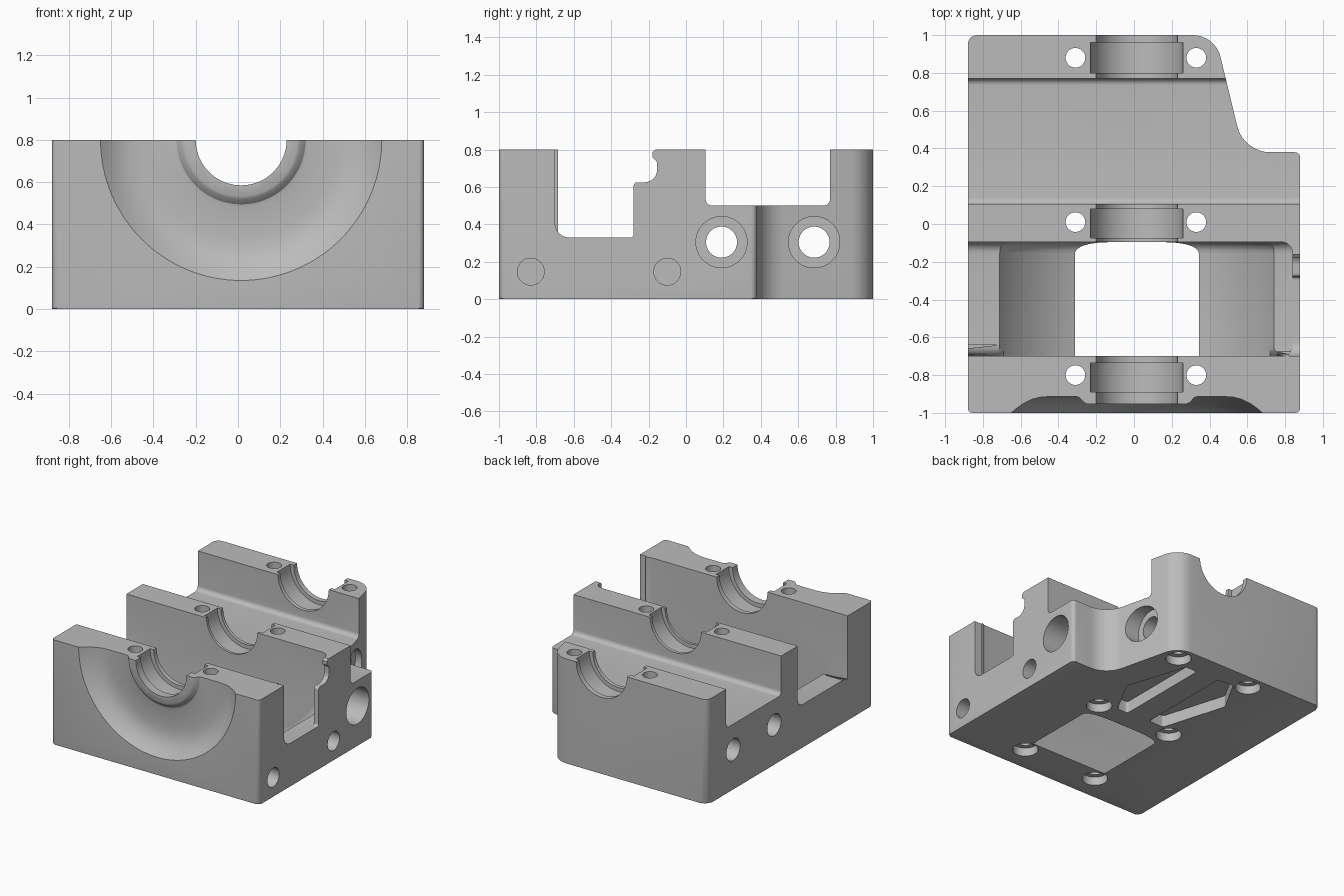
import bpy, bmesh, math
from mathutils import Vector

if "Cube" in bpy.data.objects:
    bpy.data.objects.remove(bpy.data.objects["Cube"])

AXIS_X = 0.015   # shaft centre
SHAFT_Z = 0.8    # top face height, also the shaft height

metal = bpy.data.materials.new("plain_grey_metal")
metal.use_nodes = True
metal.diffuse_color = (0.5, 0.5, 0.5, 1)
metal.node_tree.nodes["Principled BSDF"].inputs["Base Color"].default_value = (0.5, 0.5, 0.5, 1)


def place(axis, u, v, t):
    return {"X": (t, u, v), "Y": (u, t, v), "Z": (u, v, t)}[axis]


def finish(name, bm):
    bmesh.ops.recalc_face_normals(bm, faces=bm.faces)
    mesh = bpy.data.meshes.new(name)
    bm.to_mesh(mesh)
    bm.free()
    obj = bpy.data.objects.new(name, mesh)
    bpy.context.collection.objects.link(obj)
    mesh.materials.append(metal)
    return obj


def rounded(corners, steps=8):
    """Outline from (u, v, radius) corners, with each corner rounded."""
    out = []
    for i, (u, v, r) in enumerate(corners):
        p = Vector((u, v))
        if r == 0:
            out.append(p)
            continue
        a = (Vector(corners[i - 1][:2]) - p).normalized()
        b = (Vector(corners[(i + 1) % len(corners)][:2]) - p).normalized()
        half = a.angle(b) / 2
        centre = p + (a + b).normalized() * (r / math.sin(half))
        start = p + a * (r / math.tan(half)) - centre
        end = p + b * (r / math.tan(half)) - centre
        sweep = start.angle(end)
        for k in range(steps + 1):
            f = k / steps
            out.append(centre + (start * math.sin((1 - f) * sweep)
                                 + end * math.sin(f * sweep)) / math.sin(sweep))
    return out


def prism(name, outline, axis, lo, hi, low_bevel=0, high_bevel=0, steps=1):
    """Extrude an outline along an axis, optionally rounding its end rims."""
    bm = bmesh.new()
    rings = [[bm.verts.new(place(axis, p[0], p[1], t)) for p in outline] for t in (lo, hi)]
    caps = [bm.faces.new(r) for r in rings]
    n = len(outline)
    for i in range(n):
        j = (i + 1) % n
        bm.faces.new((rings[0][i], rings[0][j], rings[1][j], rings[1][i]))
    for cap, size in zip(caps, (low_bevel, high_bevel)):
        if size:
            bmesh.ops.bevel(bm, geom=list(cap.edges), offset=size, segments=steps,
                            profile=0.5, affect="EDGES", clamp_overlap=False)
    return finish(name, bm)


def turned(name, profile, axis, cu, cv, sides=64):
    """Solid of revolution from (radius, distance along axis) points."""
    bm = bmesh.new()
    rings = []
    for r, t in profile:
        angles = [2 * math.pi * k / sides for k in range(sides)]
        rings.append([bm.verts.new(place(axis, cu + r * math.cos(a), cv + r * math.sin(a), t))
                      for a in angles])
    for a, b in zip(rings, rings[1:]):
        for k in range(sides):
            m = (k + 1) % sides
            bm.faces.new((a[k], a[m], b[m], b[k]))
    bm.faces.new(rings[0])
    bm.faces.new(rings[-1])
    return finish(name, bm)


# Main block with the stepped back right corner
footprint = rounded([(-0.88, -1, 0.025), (0.88, -1, 0.025), (0.88, 0.38, 0.03),
                     (0.58, 0.38, 0.18), (0.43, 1, 0.15), (-0.88, 1, 0.05)])
block = prism("bearing_block", footprint, "Z", 0, SHAFT_Z, low_bevel=0.01, steps=2)
cutters = []

# Front bay, its floor opened by a large round trough
R, FLOOR = 0.865, 0.33
edge = math.acos((SHAFT_Z - FLOOR) / R)
trough = []
for k in range(49):
    a = -edge + 2 * edge * k / 48
    trough.append((AXIS_X + R * math.sin(a), SHAFT_Z - R * math.cos(a)))
bay = [(-1.2, 1.1), (-1.2, FLOOR)] + trough + [(0.84, FLOOR), (0.84, 1.1)]
cutters.append(prism("bay_cutter", bay, "Y", -0.70, -0.095, 0.06, 0.06, 5))

# Shaped opening in the bay's right side, leaving a thin hooked lip
lip = rounded([(-0.70, 1.1, 0), (-0.70, FLOOR, 0.075), (-0.28, FLOOR, 0.015),
               (-0.28, 0.625, 0.02), (-0.155, 0.625, 0.065), (-0.155, 0.735, 0.02),
               (-0.18, 0.76, 0.01), (-0.18, 0.785, 0), (-0.16, 0.802, 0), (-0.16, 1.1, 0)])
cutters.append(prism("lip_cutter", lip, "X", 0.82, 1.2))

# Shallow rear bay running the full width
rear = rounded([(0.105, 1.1, 0), (0.105, 0.5, 0.035), (0.77, 0.5, 0.035), (0.77, 1.1, 0)])
cutters.append(prism("rear_bay_cutter", rear, "X", -1.2, 1.2))

# Shaft bore with a wider bearing seat in each of the three walls
bore = [(0.215, -1.2)]
for lo, hi in ((-0.89, -0.735), (-0.075, 0.08), (0.80, 0.96)):
    bore += [(0.215, lo), (0.245, lo), (0.245, hi), (0.215, hi)]
cutters.append(turned("bore_cutter", bore + [(0.215, 1.2)], "Y", AXIS_X, SHAFT_Z, 96))

# Dished ring in the front face
dish = [(0.68, -1.1), (0.665, -1.0), (0.635, -0.975), (0.60, -0.95), (0.555, -0.928),
        (0.51, -0.917), (0.47, -0.914), (0.32, -0.914), (0.305, -0.918), (0.28, -0.945),
        (0.265, -0.952)]
cutters.append(turned("dish_cutter", dish, "Y", AXIS_X, SHAFT_Z, 128))

# Bolt holes, wider at the underside
for y in (-0.80, 0.01, 0.88):
    for side in (-1, 1):
        cutters.append(turned("bolt_hole_cutter", [(0.09, -0.1), (0.09, 0.065), (0.052, 0.065),
                                                   (0.052, 1)], "Z", 0.01 + side * 0.32, y, 40))

# Cross holes through the sides, wider on the left side of the model
for y in (0.19, 0.685):
    cutters.append(turned("cross_hole_cutter", [(0.083, -1.2), (0.083, 0.42), (0.137, 0.42),
                                                (0.137, 1.2)], "X", y, 0.305, 48))

# Small blind holes
for y in (-0.83, -0.10):
    cutters.append(turned("blind_hole_cutter", [(0.072, 0.68), (0.072, 1.2)], "X", y, 0.147, 40))

# Two slanted pockets in the underside
pockets = ([(0.11, 0.06, 0.02), (0.11, 0.82, 0.02), (0.21, 0.82, 0.02), (0.36, 0.35, 0.03),
            (0.20, 0.06, 0.02)],
           [(-0.08, 0.07, 0.02), (-0.08, 0.82, 0.02), (-0.21, 0.84, 0.03), (-0.36, 0.57, 0.03),
            (-0.21, 0.07, 0.02)])
for pocket in pockets:
    cutters.append(prism("pocket_cutter", rounded(pocket, 5), "Z", -0.1, 0.09))

# Cut everything and tidy up
bpy.context.view_layer.objects.active = block
block.select_set(True)
for cutter in cutters:
    cutter.hide_render = True
    mod = block.modifiers.new("cut", "BOOLEAN")
    mod.operation = "DIFFERENCE"
    mod.solver = "EXACT"
    mod.object = cutter
    bpy.ops.object.modifier_apply(modifier=mod.name)
    bpy.data.objects.remove(cutter)
bpy.ops.object.shade_smooth_by_angle(angle=math.radians(30))
